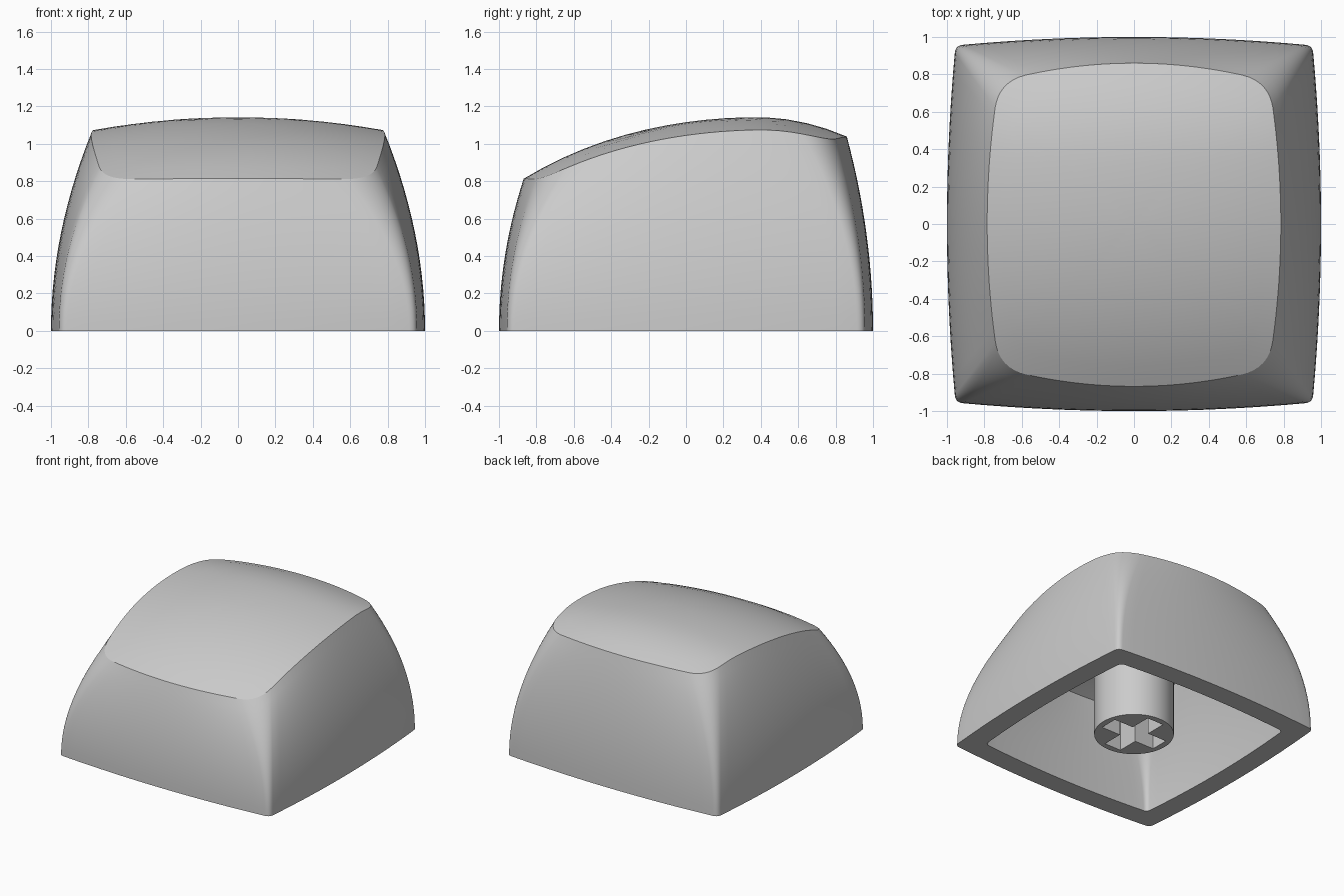
import bpy
import bmesh
import math
from mathutils import Vector

cube = bpy.data.objects.get("Cube")
if cube:
    bpy.data.objects.remove(cube, do_unlink=True)

GREY = (0.6, 0.6, 0.6, 1.0)
plastic = bpy.data.materials.new("grey plastic")
plastic.use_nodes = True
plastic.diffuse_color = GREY
bsdf = next(n for n in plastic.node_tree.nodes if n.type == 'BSDF_PRINCIPLED')
bsdf.inputs["Base Color"].default_value = GREY


def finish(name, bm, angle=35):
    """Turn a bmesh into a smooth-shaded object with the plastic material."""
    bmesh.ops.recalc_face_normals(bm, faces=bm.faces)
    for f in bm.faces:
        f.smooth = True
    for e in bm.edges:
        if len(e.link_faces) == 2 and e.calc_face_angle() > math.radians(angle):
            e.smooth = False
    mesh = bpy.data.meshes.new(name)
    bm.to_mesh(mesh)
    bm.free()
    mesh.materials.append(plastic)
    obj = bpy.data.objects.new(name, mesh)
    bpy.context.collection.objects.link(obj)
    return obj


def quadrant(hx, hy, bow_x, bow_y, r, n=10, nc=8):
    """Bowed quarter outline from (hx, 0) to (0, hy) with a rounded corner."""
    side = lambda y: hx - bow_x * y * y
    end = lambda x: hy - bow_y * x * x
    cx, cy = hx, hy
    for _ in range(30):
        cx, cy = side(cy), end(cx)
    a = Vector((side(cy - r), cy - r))
    b = Vector((cx - r, end(cx - r)))
    c = Vector((cx, cy))
    pts = [Vector((side(a.y * i / n), a.y * i / n)) for i in range(n)]
    for i in range(nc + 1):
        t = i / nc
        pts.append(a * (1 - t) ** 2 + c * 2 * t * (1 - t) + b * t * t)
    pts += [Vector((b.x * (1 - i / n), end(b.x * (1 - i / n)))) for i in range(1, n + 1)]
    return pts


def outline(hx, back, front, bow_x, bow_y, r):
    """Full closed outline, mirrored left to right."""
    qb = quadrant(hx, back, bow_x, bow_y, r)
    qf = quadrant(hx, front, bow_x, bow_y, r)
    flip = lambda q, sx, sy: [Vector((p.x * sx, p.y * sy)) for p in q]
    return (qb[:-1] + flip(qb, -1, 1)[:0:-1]
            + flip(qf, -1, -1)[:-1] + flip(qf, 1, -1)[:0:-1])


def top_height(p):
    """Domed top: peak toward the back, sloping down to the front."""
    d = 0.38 - p.y
    drop = 0.18 * d ** 2 + 0.02 * d ** 4 if d > 0 else 0.45 * d * d
    return 1.142 - drop - 0.115 * p.x ** 2


base = outline(1.0, 1.0, 1.0, 0.05, 0.05, 0.04)
rim = outline(0.785, 0.86, 0.868, 0.11, 0.19, 0.14)


def skin(base_scale, rim_scale, sink, levels=14, steps=8):
    """Rings from the bottom edge up the curved wall and in over the top."""
    lo = [p * base_scale for p in base]
    hi = [p * rim_scale for p in rim]
    rings = []
    for k in range(levels + 1):
        u = k / levels
        ring = []
        for p, q in zip(lo, hi):
            xy = p.lerp(q, u * u)
            ring.append((xy.x, xy.y, (top_height(q) - sink) * u))
        rings.append(ring)
    for k in range(1, steps):
        s = 1 - k / steps
        rings.append([(q.x * s, q.y * s, top_height(q * s) - sink) for q in hi])
    return rings, (0, 0, top_height(Vector((0, 0))) - sink), levels


# Hollow cap shell: outer skin and inner skin joined by the flat bottom rim
bm = bmesh.new()
bottoms = []
for args in ((1.0, 1.0, 0.0), (0.83, 0.84, 0.17)):
    rings, pole, crease = skin(*args)
    loops = [[bm.verts.new(co) for co in ring] for ring in rings]
    count = len(loops[0])
    for a, b in zip(loops, loops[1:]):
        for i in range(count):
            j = (i + 1) % count
            bm.faces.new((a[i], a[j], b[j], b[i]))
    tip = bm.verts.new(pole)
    for i in range(count):
        bm.faces.new((loops[-1][i], loops[-1][(i + 1) % count], tip))
    for i in range(count):
        bm.edges.get((loops[crease][i], loops[crease][(i + 1) % count])).smooth = False
    bottoms.append(loops[0])
outer, inner = bottoms
for i in range(len(outer)):
    j = (i + 1) % len(outer)
    bm.faces.new((outer[i], outer[j], inner[j], inner[i]))
finish("cap_shell", bm)

# Round stem under the top, with a cross-shaped socket
STEM_Z, STEM_TOP, SOCKET_TOP = 0.03, 1.02, 0.5
circle = [(0.3 * math.cos(math.tau * i / 48), 0.3 * math.sin(math.tau * i / 48))
          for i in range(48)]
L, W = 0.25, 0.075
arm = [(L, -W), (L, W), (W, W)]
cross = []
for turn in range(4):
    cross += arm
    arm = [(-y, x) for x, y in arm]

bm = bmesh.new()
edges = []
for shape, top in ((circle, STEM_TOP), (cross, SOCKET_TOP)):
    low = [bm.verts.new((x, y, STEM_Z)) for x, y in shape]
    high = [bm.verts.new((x, y, top)) for x, y in shape]
    for i in range(len(low)):
        j = (i + 1) % len(low)
        bm.faces.new((low[i], low[j], high[j], high[i]))
        edges.append(bm.edges.get((low[i], low[j])))
    bm.faces.new(high)
bmesh.ops.triangle_fill(bm, edges=edges, use_beauty=True)
finish("stem", bm)
